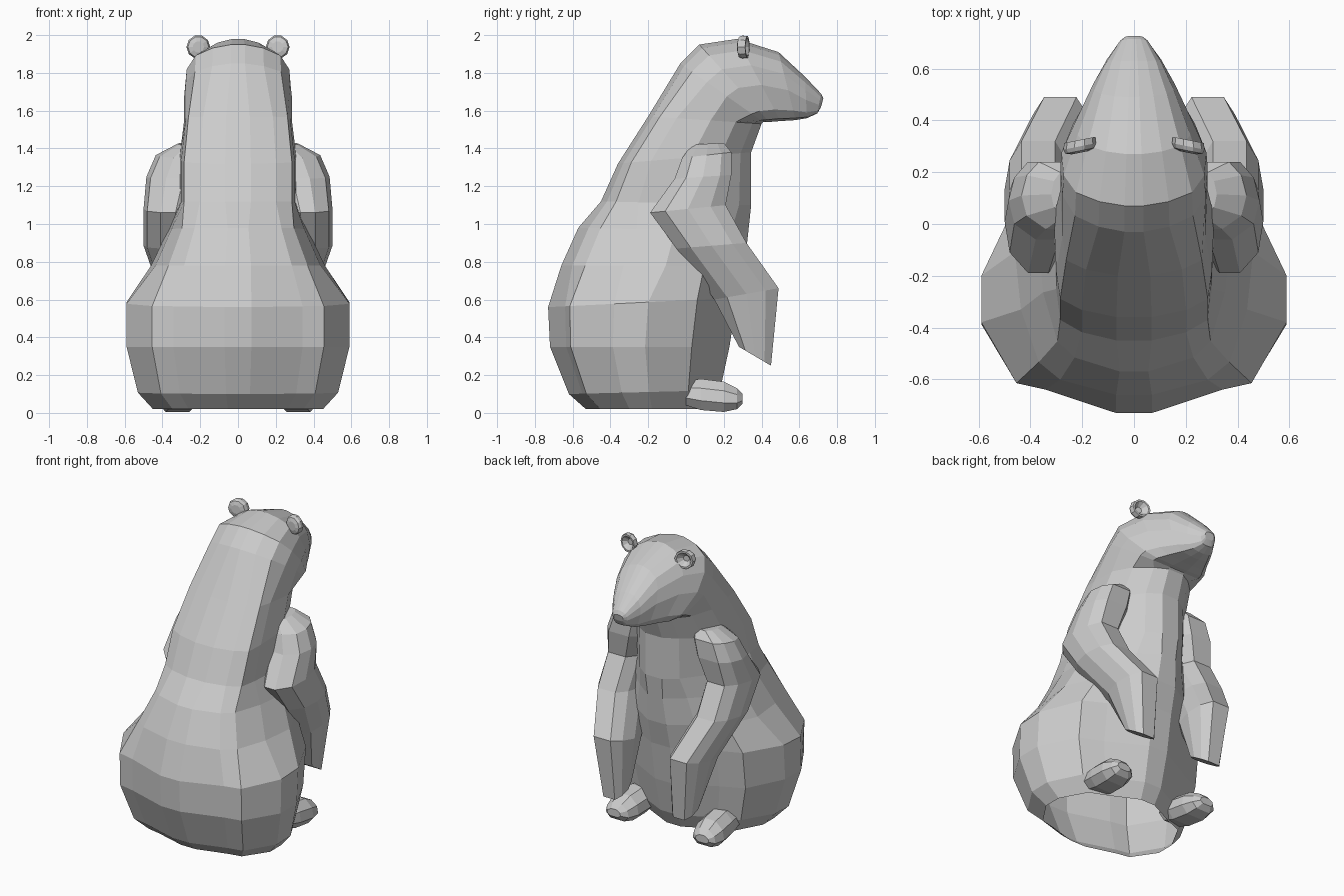
import bpy, bmesh, math

def loft(name, rings, cap_start=True):
    """Skin a list of closed rings, capping the ends."""
    bm = bmesh.new()
    loops = [[bm.verts.new(p) for p in r] for r in rings]
    n = len(loops[0])
    for a, b in zip(loops, loops[1:]):
        for i in range(n):
            j = (i + 1) % n
            bm.faces.new((a[i], a[j], b[j], b[i]))
    if cap_start:
        bm.faces.new(loops[0][::-1])
    bm.faces.new(loops[-1])
    bmesh.ops.recalc_face_normals(bm, faces=bm.faces)
    me = bpy.data.meshes.new(name)
    bm.to_mesh(me)
    bm.free()
    ob = bpy.data.objects.new(name, me)
    bpy.context.collection.objects.link(ob)
    return ob

def mirror(ob):
    ob.modifiers.new("mirror", 'MIRROR').use_mirror_merge = False

def section(back, front, cx, hw, half):
    """Ring between a back and a front point (y, z), outline given as (width, depth) fractions."""
    pts = [(w, t) for w, t in half] + [(-w, t) for w, t in reversed(half)]
    return [(cx + w * hw, back[0] + t * (front[0] - back[0]),
             back[1] + t * (front[1] - back[1])) for w, t in pts]

# torso, neck and head as one skin, open underneath: back y, z, front y, z, half width
HIP = [(.12, 0), (.58, .09), (.77, .115), (1, .35), (1, .53), (.79, .79), (.54, .86), (.12, 1)]
WAIST = [(.15, 0), (.62, .06), (.80, .13), (.95, .34), (1, .57), (.80, .78), (.48, .90), (.15, 1)]
CHEST = [(.22, 0), (.65, .04), (.92, .10), (.97, .25), (1, .55), (.80, .77), (.48, .92), (.2, 1)]
HEAD = [(.13, 0), (.48, .045), (.80, .14), (.97, .32), (1, .56), (.84, .86), (.62, .97), (.2, 1)]
spec = [
    (-.53, .02, .13, .02, .45, HIP),
    (-.62, .10, .18, .12, .53, HIP),
    (-.72, .35, .23, .35, .59, HIP),
    (-.73, .56, .27, .61, .59, HIP),
    (-.66, .78, .31, .78, .46, WAIST),
    (-.57, .98, .33, .96, .37, WAIST),
    (-.45, 1.12, .345, 1.10, .31, CHEST),
    (-.36, 1.32, .345, 1.38, .31, CHEST),
    (-.20, 1.57, .40, 1.53, .285, CHEST),
    (-.03, 1.85, .41, 1.54, .285, HEAD),
    (.07, 1.95, .44, 1.54, .28, HEAD),
    (.27, 1.98, .50, 1.545, .225, HEAD),
    (.49, 1.91, .58, 1.55, .158, HEAD),
    (.63, 1.78, .64, 1.56, .105, HEAD),
    (.715, 1.69, .695, 1.585, .055, HEAD),
    (.727, 1.665, .715, 1.62, .035, HEAD),
]
loft("body", [section((a, b), (c, d), 0, w, s) for a, b, c, d, w, s in spec], False)

# arms: shoulder, elbow, wrist, paw
ARM = [(.3, 0), (.85, .2), (1, .5), (.85, .8), (.5, 1)]
arm = [
    (.03, 1.42, .20, 1.43, .25, .07),
    (-.02, 1.35, .24, 1.38, .30, .135),
    (-.06, 1.24, .24, 1.26, .335, .15),
    (-.19, 1.06, .21, 1.10, .37, .13),
    (-.05, .87, .32, .90, .37, .13),
    (.15, .60, .49, .66, .285, .125),
    (.28, .35, .45, .25, .26, .085),
]
mirror(loft("arm", [section((a, b), (c, d), x, w, ARM) for a, b, c, d, x, w in arm]))

# feet: y, centre x, half width, bottom and top z
foot = []
for y, x, w, low, top in [(0, .30, .10, .04, .17), (.08, .31, .105, .015, .18),
                          (.2, .32, .105, .005, .165), (.27, .325, .085, .02, .13),
                          (.30, .33, .05, .05, .10)]:
    foot.append([(x + w * u, y, low + (top - low) * v) for u, v in
                 [(-.6, 0), (.6, 0), (1, .3), (.9, .7), (.4, 1), (-.4, 1), (-.9, .7), (-1, .3)]])
mirror(loft("foot", foot, False))

# cupped ears, hollow towards the face
ear = []
for r, y in [(.03, .275), (.055, .283), (.063, .30), (.06, .325), (.048, .325), (.02, .295)]:
    ring = [(math.cos(k * math.tau / 10), math.sin(k * math.tau / 10)) for k in range(10)]
    ear.append([(.21 + r * c, y - .2 * r * c, 1.937 + r * s) for c, s in ring])
mirror(loft("ear", ear))
